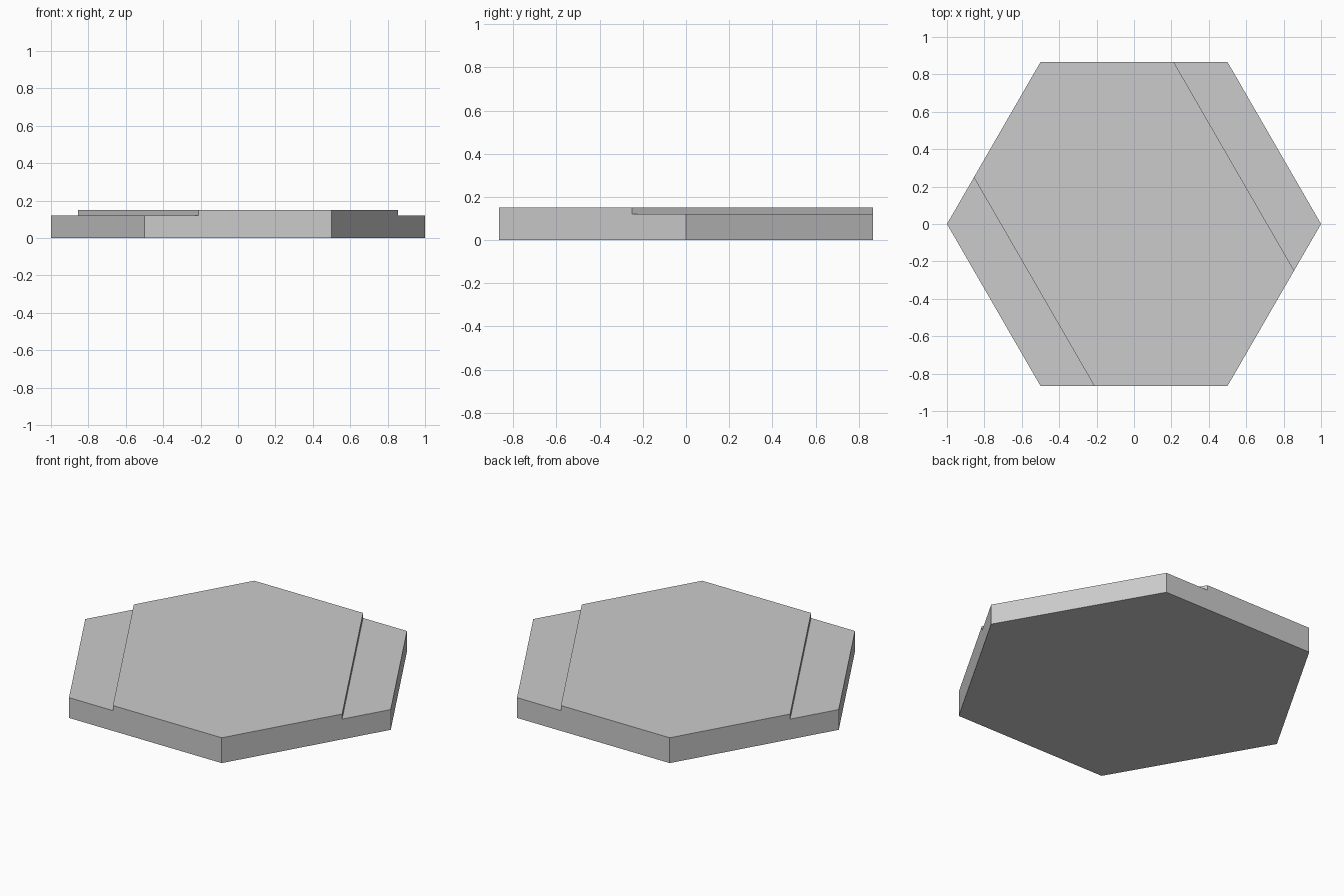
import bpy, bmesh, math
from mathutils import Matrix, Vector

cube = bpy.data.objects.get("Cube")
if cube:
    bpy.data.objects.remove(cube, do_unlink=True)

LEDGE_HEIGHT = 0.12
TOP_HEIGHT = 0.15
STEP_OFFSET = 0.617
STEP_NORMAL = Vector((math.cos(math.radians(30)), math.sin(math.radians(30)), 0))

# Plain stone grey
grey = bpy.data.materials.new("light grey")
grey.use_nodes = True
grey.diffuse_color = (0.6, 0.6, 0.6, 1)
grey.node_tree.nodes["Principled BSDF"].inputs["Base Color"].default_value = (0.6, 0.6, 0.6, 1)

# Hexagonal slab with corners on the x axis
bm = bmesh.new()
bmesh.ops.create_cone(bm, cap_ends=True, segments=6, radius1=1, radius2=1, depth=LEDGE_HEIGHT,
                      matrix=Matrix.Translation((0, 0, LEDGE_HEIGHT / 2)) @ Matrix.Rotation(math.pi / 6, 4, 'Z'))

# Cut lines parallel to two opposite sides
for side in (-1, 1):
    bmesh.ops.bisect_plane(bm, geom=bm.verts[:] + bm.edges[:] + bm.faces[:],
                           plane_co=STEP_NORMAL * STEP_OFFSET * side, plane_no=STEP_NORMAL)

# Raised middle band between the two ledges
bm.normal_update()
band = [f for f in bm.faces if f.normal.z > 0.9
        and abs(f.calc_center_median().dot(STEP_NORMAL)) < 0.1]
raised = bmesh.ops.extrude_face_region(bm, geom=band)["geom"]
bmesh.ops.translate(bm, verts=[g for g in raised if isinstance(g, bmesh.types.BMVert)],
                    vec=(0, 0, TOP_HEIGHT - LEDGE_HEIGHT))

# Merge flat neighbours so each side is one clean face
bmesh.ops.dissolve_limit(bm, angle_limit=0.01, verts=bm.verts[:], edges=bm.edges[:])
bmesh.ops.recalc_face_normals(bm, faces=bm.faces[:])

mesh = bpy.data.meshes.new("stepped_hexagon_tile")
bm.to_mesh(mesh)
bm.free()
mesh.materials.append(grey)
tile = bpy.data.objects.new("stepped_hexagon_tile", mesh)
bpy.context.collection.objects.link(tile)
